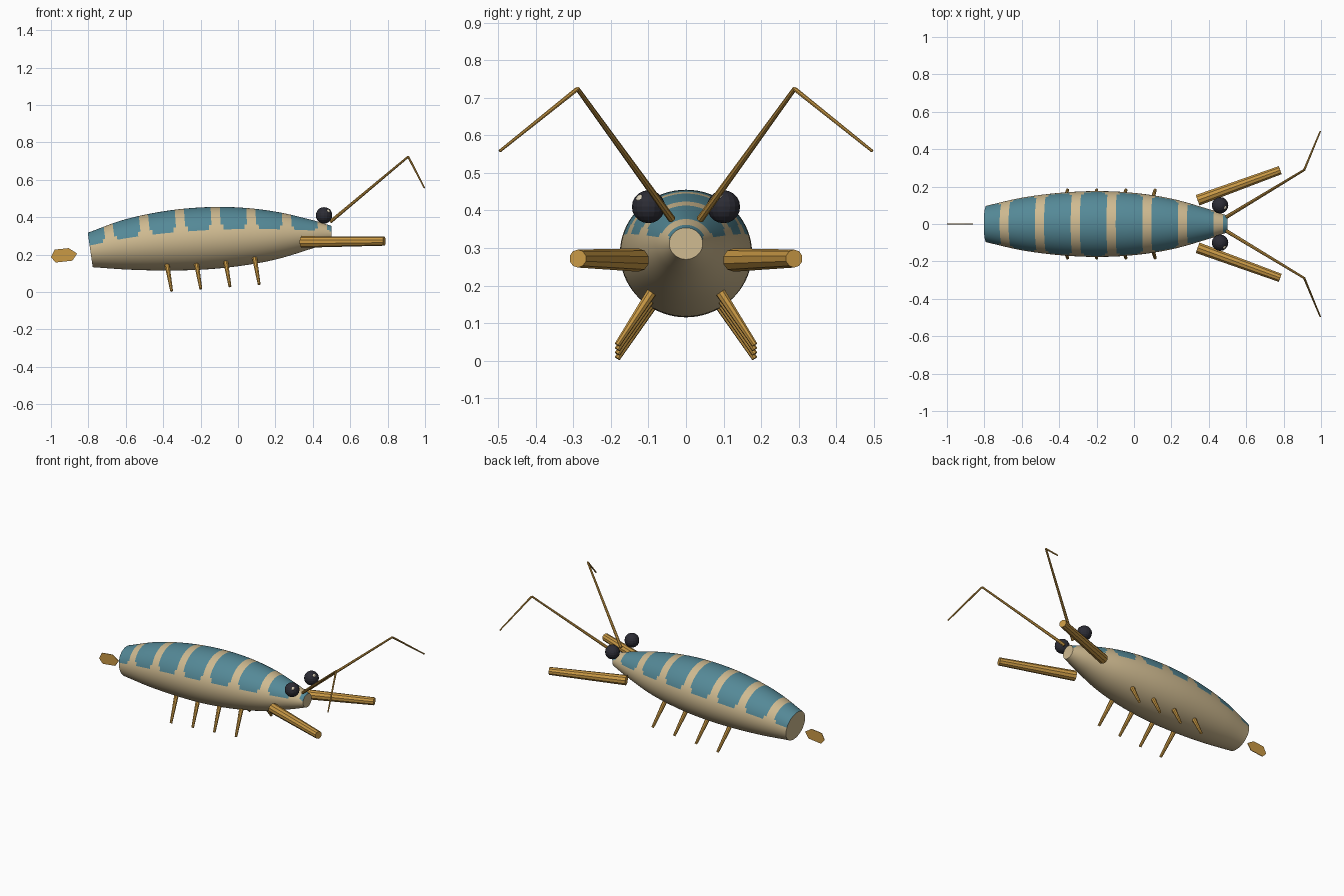
import bpy, bmesh, math
from mathutils import Vector

cube = bpy.data.objects.get("Cube")
if cube:
    bpy.data.objects.remove(cube, do_unlink=True)


def material(name, rgb):
    m = bpy.data.materials.new(name)
    m.use_nodes = True
    m.diffuse_color = (*rgb, 1)
    node = next(n for n in m.node_tree.nodes if n.type == 'BSDF_PRINCIPLED')
    node.inputs["Base Color"].default_value = (*rgb, 1)
    return m


CREAM = material("cream", (0.62, 0.49, 0.28))
TEAL = material("teal", (0.09, 0.25, 0.31))
GOLD = material("gold", (0.59, 0.32, 0.06))
BLACK = material("eye black", (0.025, 0.025, 0.035))
GLINT = material("eye glint", (0.72, 0.65, 0.5))


def finish(bm, name, *mats):
    bmesh.ops.recalc_face_normals(bm, faces=bm.faces)
    mesh = bpy.data.meshes.new(name)
    bm.to_mesh(mesh)
    bm.free()
    for m in mats:
        mesh.materials.append(m)
    ob = bpy.data.objects.new(name, mesh)
    bpy.context.collection.objects.link(ob)
    return ob


def rod(name, a, b, r1, r2, sides):
    """Tapered faceted rod from point a to point b."""
    a, b = Vector(a), Vector(b)
    bm = bmesh.new()
    bmesh.ops.create_cone(bm, cap_ends=True, segments=sides, radius1=r1,
                          radius2=r2, depth=(b - a).length)
    ob = finish(bm, name, GOLD)
    ob.location = (a + b) / 2
    ob.rotation_euler = (b - a).to_track_quat('Z', 'Y').to_euler()
    return ob


def ball(name, centre, radius, mat, u, v):
    bm = bmesh.new()
    bmesh.ops.create_uvsphere(bm, u_segments=u, v_segments=v, radius=radius)
    ob = finish(bm, name, mat)
    ob.location = centre
    return ob


# Body stations: x, spine height, radius
STATIONS = [(-0.79, 0.225, 0.092), (-0.6, 0.2525, 0.1325), (-0.4, 0.2725, 0.157),
            (-0.2, 0.286, 0.166), (0, 0.296, 0.157), (0.2, 0.303, 0.128),
            (0.4, 0.31, 0.075), (0.5, 0.312, 0.042)]


def sample(x, k):
    """Smooth interpolation of column k; returns value and slope."""
    n = len(STATIONS)
    i = max(j for j in range(n - 1) if j == 0 or STATIONS[j][0] <= x)

    def slope(j):
        p, q = STATIONS[max(j - 1, 0)], STATIONS[min(j + 1, n - 1)]
        return (q[k] - p[k]) / (q[0] - p[0])
    p, q = STATIONS[i], STATIONS[i + 1]
    h = q[0] - p[0]
    t = (x - p[0]) / h
    m0, m1 = slope(i) * h, slope(i + 1) * h
    value = (p[k] * (2*t**3 - 3*t*t + 1) + m0 * (t**3 - 2*t*t + t)
             + q[k] * (3*t*t - 2*t**3) + m1 * (t**3 - t*t))
    return value, slope(i) * (1 - t) + slope(i + 1) * t


# Body: tapered tube with banded back
PERIOD, BAND, FIRST = 0.1885, 0.14, -0.8435
SIDES = 72
xs = {-0.79, 0.5}
for k in range(8):
    s = FIRST + k * PERIOD
    for d in [BAND * j / 10 for j in range(11)] + [(BAND + PERIOD) / 2]:
        if -0.785 < s + d < 0.495:
            xs.add(s + d)
xs = sorted(xs)

bm = bmesh.new()
rings = []
for x in xs:
    (z, tilt), (r, _) = sample(x, 1), sample(x, 2)
    ring = []
    for j in range(SIDES):
        a = 2 * math.pi * j / SIDES
        up = r * math.cos(a)
        ring.append(bm.verts.new((x - tilt * up, 1.06 * r * math.sin(a), z + up)))
    rings.append(ring)
for i in range(len(xs) - 1):
    d = ((xs[i] + xs[i + 1]) / 2 - FIRST) % PERIOD
    edge = min(d, BAND - d)                  # distance inside the band
    limit = 75 - 15 * max(0, 1 - edge / 0.03) ** 2
    for j in range(SIDES):
        n = (j + 1) % SIDES
        f = bm.faces.new((rings[i][j], rings[i][n], rings[i + 1][n], rings[i + 1][j]))
        f.smooth = True
        angle = (j + 0.5) * 360 / SIDES
        f.material_index = int(edge > 0 and min(angle, 360 - angle) < limit)
for ring in (rings[0], rings[-1]):
    cap = bm.faces.new(ring)
    for e in cap.edges:
        e.smooth = False
finish(bm, "body", CREAM, TEAL)

# Tail fin: thin upright leaf
bm = bmesh.new()
outline = [(-1, 0.187), (-0.98, 0.227), (-0.905, 0.235), (-0.86, 0.206),
           (-0.885, 0.168), (-0.975, 0.158)]
leaf = bm.faces.new([bm.verts.new((x, -0.002, z)) for x, z in outline])
out = bmesh.ops.extrude_face_region(bm, geom=[leaf])
bmesh.ops.translate(bm, vec=(0, 0.004, 0),
                    verts=[v for v in out["geom"] if isinstance(v, bmesh.types.BMVert)])
finish(bm, "tail_fin", GOLD)

# Paired limbs, feelers and eyes
for side, s in (("left", 1), ("right", -1)):
    rod(f"claw_arm_{side}", (0.34, s * 0.127, 0.268), (0.782, s * 0.288, 0.272),
        0.031, 0.024, 10)
    elbow = (0.91, s * 0.289, 0.724)
    rod(f"feeler_lower_{side}", (0.495, s * 0.038, 0.377), elbow, 0.010, 0.006, 8)
    rod(f"feeler_tip_{side}", elbow, (0.996, s * 0.496, 0.558), 0.006, 0.004, 8)
    for i in range(4):
        x, z = -0.38 + 0.156 * i, 0.012 * i
        rod(f"leg_{i + 1}_{side}", (x, s * 0.09, 0.148 + z),
            (x + 0.025, s * 0.183, 0.006 + z), 0.014, 0.008, 8)
    eye = Vector((0.46, s * 0.1, 0.41))
    ball(f"eye_{side}", eye, 0.044, BLACK, 16, 10)
    # Both glints sit on the same side of the eyes
    look = Vector((0.6, -0.45 + s * 0.18, 0.6)).normalized()
    ball(f"eye_glint_{side}", eye + look * 0.036, 0.012, GLINT, 10, 6)
